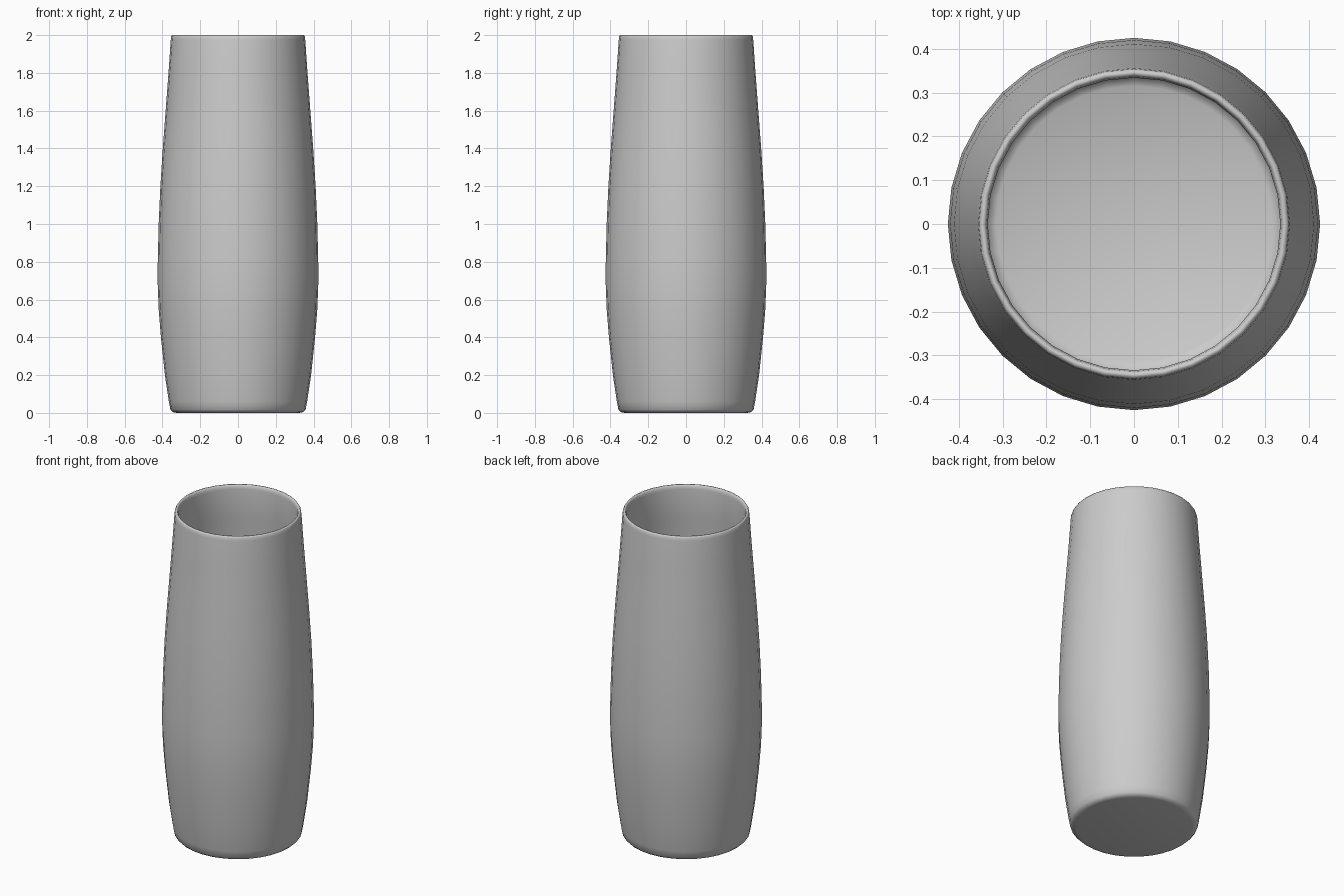
import bpy, bmesh, math

if "Cube" in bpy.data.objects:
    bpy.data.objects.remove(bpy.data.objects["Cube"])

SIDES = 32
WALL = 0.022

# Outer silhouette as (radius, height), bottom to top
outer = [(0.325, 0.0), (0.345, 0.004), (0.358, 0.018), (0.366, 0.06), (0.387, 0.2),
         (0.408, 0.4), (0.42, 0.55), (0.425, 0.68), (0.425, 0.79), (0.42, 1.0),
         (0.411, 1.2), (0.398, 1.4), (0.383, 1.6), (0.368, 1.8), (0.356, 1.975)]
# Rounded lip, then the inner wall and floor
lip = [(0.354, 1.992), (0.349, 2.0), (0.342, 2.0), (0.337, 1.992)]
inner = [(r - WALL, z) for r, z in reversed(outer[4:])]
inner += [(0.345, 0.07), (0.335, 0.035), (0.315, 0.024)]
profile = outer + lip + inner


def lathe(name, pts):
    bm = bmesh.new()
    rings = [[bm.verts.new((r * math.cos(2 * math.pi * i / SIDES),
                            r * math.sin(2 * math.pi * i / SIDES), z))
              for i in range(SIDES)] for r, z in pts]
    for a, b in zip(rings, rings[1:]):
        for i in range(SIDES):
            j = (i + 1) % SIDES
            bm.faces.new((a[i], a[j], b[j], b[i]))
    # Underside and inside floor
    bm.faces.new(list(reversed(rings[0])))
    bm.faces.new(rings[-1])
    bmesh.ops.recalc_face_normals(bm, faces=bm.faces)
    mesh = bpy.data.meshes.new(name)
    bm.to_mesh(mesh)
    bm.free()
    obj = bpy.data.objects.new(name, mesh)
    bpy.context.collection.objects.link(obj)
    return obj


vase = lathe("vase", profile)
bpy.context.view_layer.objects.active = vase
vase.select_set(True)
bpy.ops.object.shade_smooth_by_angle(angle=math.radians(60))
